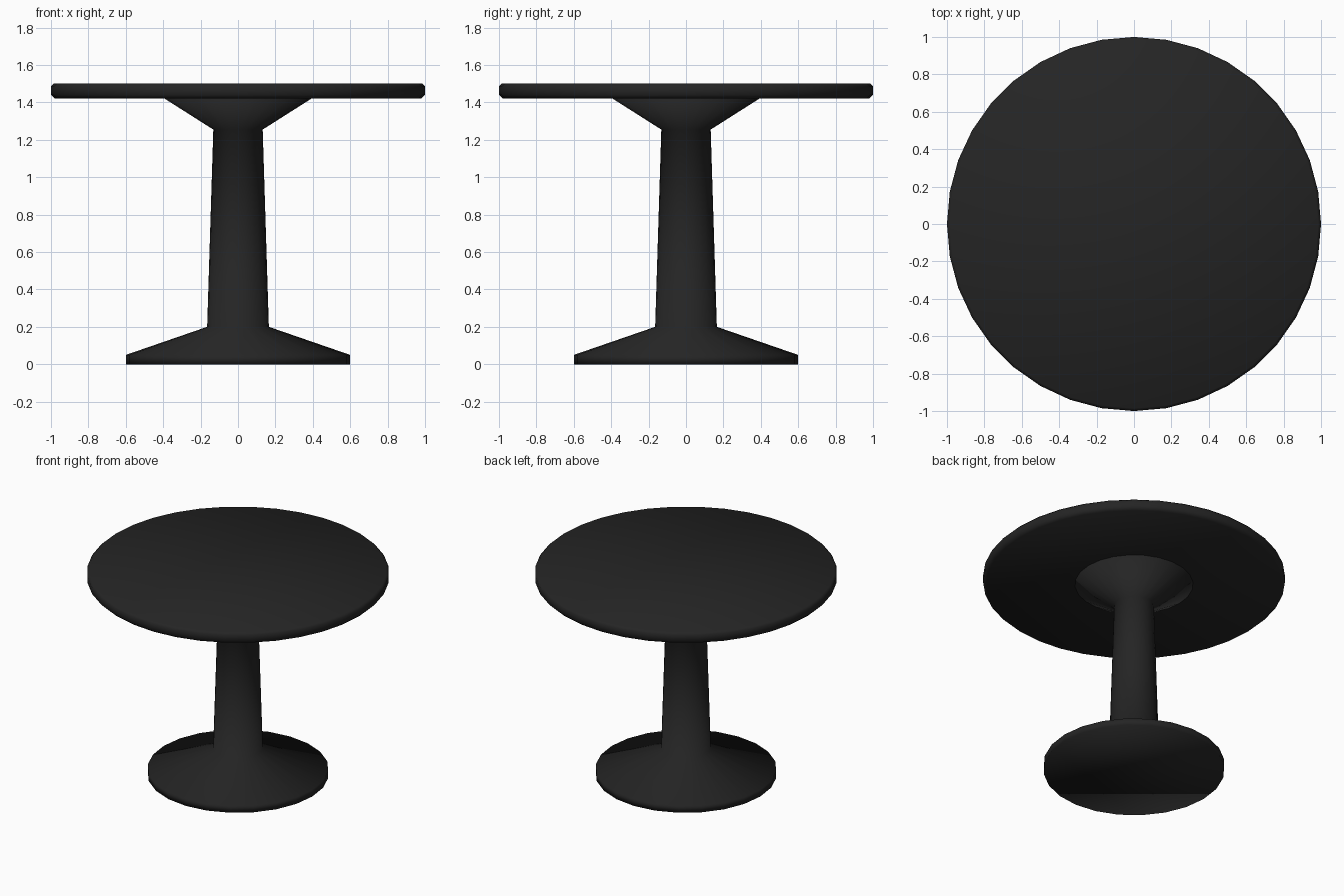
import bpy
import bmesh
from math import cos, sin, tau

cube = bpy.data.objects.get("Cube")
if cube:
    bpy.data.objects.remove(cube)

SIDES = 36

black = bpy.data.materials.new("matte_black")
colour = (0.018, 0.018, 0.018, 1.0)
black.use_nodes = True
black.diffuse_color = colour
bsdf = black.node_tree.nodes["Principled BSDF"]
bsdf.inputs["Base Color"].default_value = colour
bsdf.inputs["Roughness"].default_value = 0.6


def turned(name, profile, sides):
    """Closed round solid from (radius, height) points, bottom to top."""
    bm = bmesh.new()
    rings = [[bm.verts.new((r * cos(tau * i / sides), r * sin(tau * i / sides), z))
              for i in range(sides)] for r, z in profile]
    for low, high in zip(rings, rings[1:]):
        for i in range(sides):
            j = (i + 1) % sides
            bm.faces.new((low[i], low[j], high[j], high[i]))
    bm.faces.new(rings[0][::-1])
    bm.faces.new(rings[-1])
    for face in bm.faces:
        face.smooth = True
    mesh = bpy.data.meshes.new(name)
    bm.to_mesh(mesh)
    bm.free()
    mesh.materials.append(black)
    obj = bpy.data.objects.new(name, mesh)
    bpy.context.collection.objects.link(obj)
    return obj


# Round top with chamfered rim
turned("tabletop", [(0.98, 1.42), (1.0, 1.44), (1.0, 1.485), (0.985, 1.5)], SIDES)

# Foot, tapered column and flared support in one turned piece
turned("pedestal", [(0.6, 0.0), (0.6, 0.05), (0.165, 0.2),
                    (0.132, 1.255), (0.4, 1.425)], 24)
